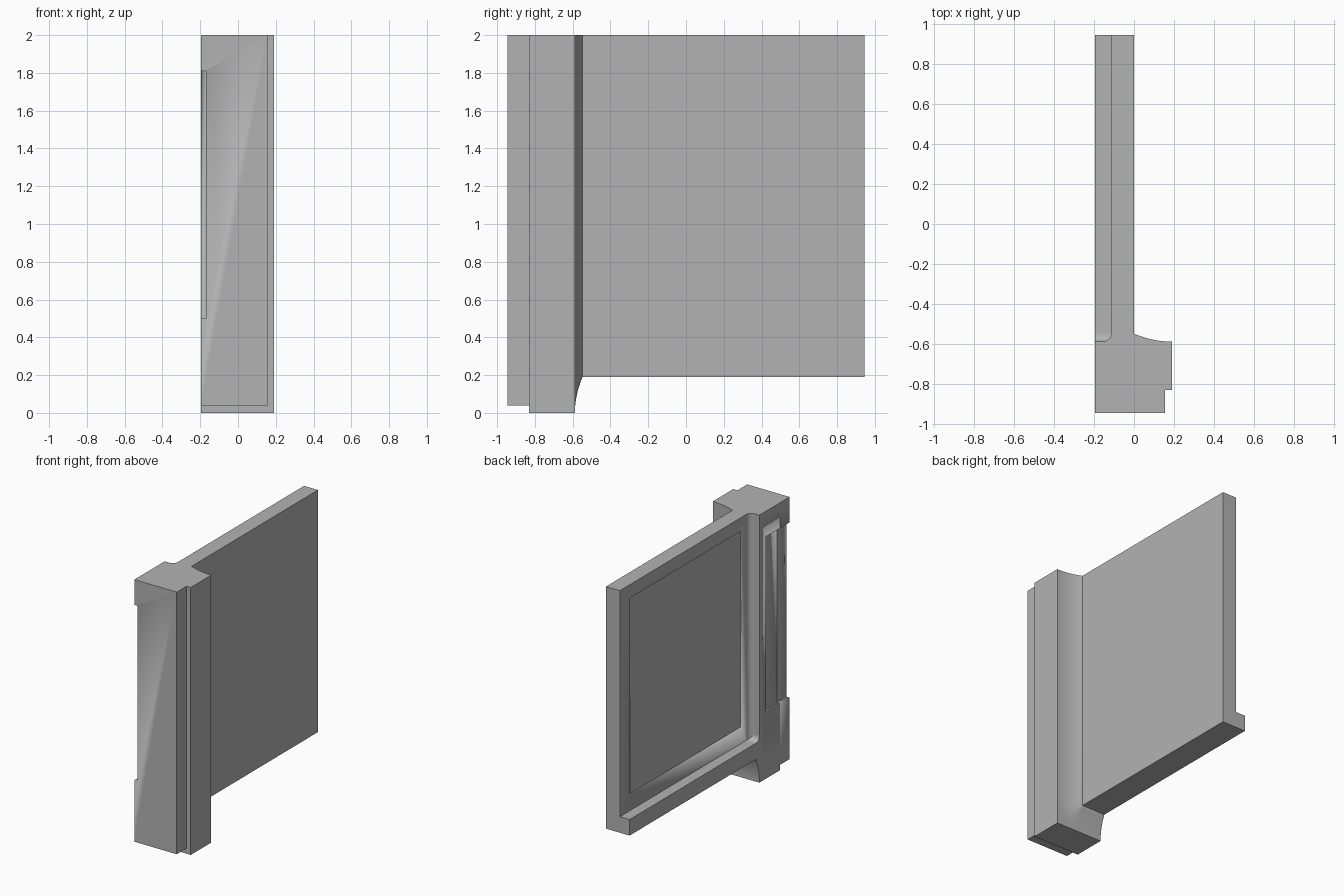
import bpy
import bmesh
import math
from mathutils import Vector

cube = bpy.data.objects.get("Cube")
if cube:
    bpy.data.objects.remove(cube, do_unlink=True)

grey = bpy.data.materials.new("plain_grey")
grey.use_nodes = True
colour = (0.45, 0.45, 0.45, 1)
grey.diffuse_color = colour
grey.node_tree.nodes["Principled BSDF"].inputs["Base Color"].default_value = colour


def finish(name, bm):
    bmesh.ops.recalc_face_normals(bm, faces=bm.faces)
    mesh = bpy.data.meshes.new(name)
    bm.to_mesh(mesh)
    bm.free()
    mesh.materials.append(grey)
    ob = bpy.data.objects.new(name, mesh)
    bpy.context.collection.objects.link(ob)
    bpy.ops.object.select_all(action='DESELECT')
    ob.select_set(True)
    bpy.context.view_layer.objects.active = ob
    bpy.ops.object.shade_smooth_by_angle(angle=math.radians(30))
    return ob


def box(name, x, y, z):
    bm = bmesh.new()
    bmesh.ops.create_cube(bm, size=1)
    for v in bm.verts:
        v.co = [r[0] if c < 0 else r[1] for c, r in zip(v.co, (x, y, z))]
    return finish(name, bm)


def prism(name, points, offset):
    bm = bmesh.new()
    face = bm.faces.new([bm.verts.new(p) for p in points])
    geom = bmesh.ops.extrude_face_region(bm, geom=[face])["geom"]
    moved = [g for g in geom if isinstance(g, bmesh.types.BMVert)]
    bmesh.ops.translate(bm, verts=moved, vec=offset)
    return finish(name, bm)


def fillet_outline(r, steps=8):
    """Corner at the origin followed by a concave quarter arc."""
    arc = [math.pi / 2 * i / steps for i in range(steps + 1)]
    return [(0, 0)] + [(r - r * math.sin(a), r - r * math.cos(a)) for a in arc]


def cut(ob, cutter):
    mod = ob.modifiers.new("recess", 'BOOLEAN')
    mod.operation = 'DIFFERENCE'
    mod.solver = 'EXACT'
    mod.object = cutter
    cutter.hide_render = True
    cutter.hide_viewport = True


LEFT, FACE, RIGHT = -0.195, -0.115, 0.19
FRONT, STEP, STILE, BACK = -0.945, -0.83, -0.588, 0.945
BASE, LEDGE, TOP = 0.19, 0.31, 2.0

# Upright stile with its stepped front strip
core = box("stile_core", (LEFT, RIGHT), (STEP, STILE), (0, TOP))
strip = box("stile_front_strip", (LEFT, 0.155), (FRONT, STEP), (0.04, TOP))

# Shallow recess in the side of the stile, open at the front
side_cutter = box("side_recess_cutter", (-0.3, -0.17), (-1.1, -0.665), (0.5, 1.81))
cut(core, side_cutter)
cut(strip, side_cutter)

# Thin panel with a faint sunken field
panel = box("panel", (FACE, 0), (STILE, BACK), (BASE, TOP))
cut(panel, box("panel_field_cutter", (-0.18, FACE + 0.008), (-0.49, 0.825), (0.43, 1.9)))

# Bottom rail
box("bottom_rail", (LEFT, FACE), (STILE, BACK), (BASE, LEDGE))

# Rounded inner corners of the frame
outline = fillet_outline(0.04)
prism("stile_panel_fillet",
      [(FACE - a, STILE + b, LEDGE) for a, b in outline], (0, 0, TOP - LEDGE))
prism("stile_rail_fillet",
      [(LEFT, STILE + a, LEDGE + b) for a, b in outline], (FACE - LEFT, 0, 0))

# Cove that runs down the stile, turns the corner and passes under the panel
bm = bmesh.new()
steps = 12
profile = [(0, STILE)] + [
    (BASE * i / steps, STILE + 0.04 * (1 - i / steps) ** 2) for i in range(steps + 1)]
turns = [math.pi / 2 * i / steps for i in range(steps + 1)]
path = [(Vector((0, 0, TOP)), 0)]
path += [(Vector((0, 0, BASE)), a) for a in turns]
path += [(Vector((LEFT, 0, BASE)), turns[-1])]
rings = [[bm.verts.new(p + Vector((d * math.cos(a), y, -d * math.sin(a))))
          for d, y in profile] for p, a in path]
count = len(profile)
for r1, r2 in zip(rings, rings[1:]):
    for i in range(count):
        j = (i + 1) % count
        bm.faces.new((r1[i], r1[j], r2[j], r2[i]))
bm.faces.new(rings[0])
bm.faces.new(rings[-1])
bmesh.ops.remove_doubles(bm, verts=bm.verts, dist=0.0001)
finish("stile_cove", bm)
